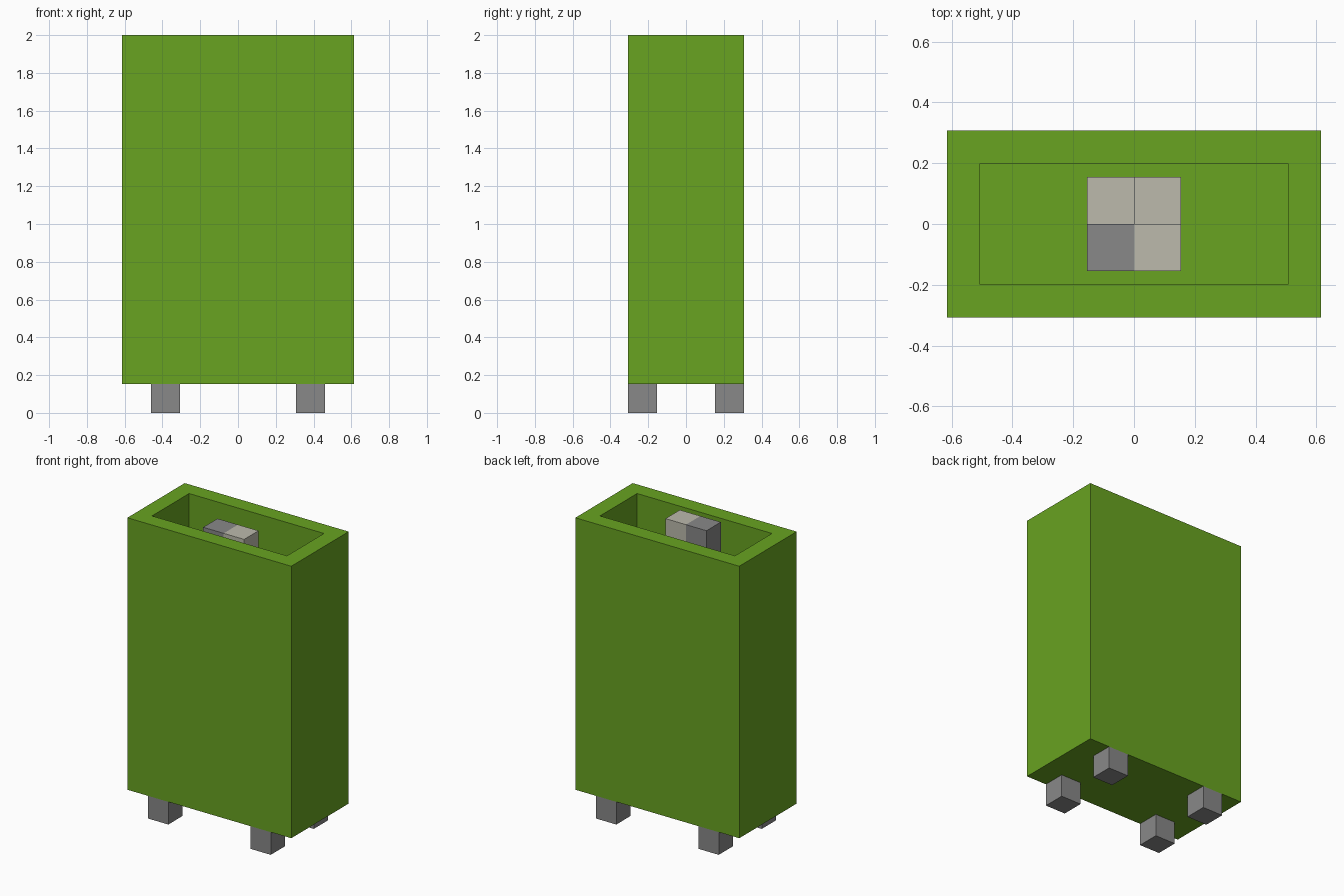
import bpy
import bmesh

U = 2 / 13  # one modelling unit: the model is 13 units tall

if "Cube" in bpy.data.objects:
    bpy.data.objects.remove(bpy.data.objects["Cube"], do_unlink=True)


def material(name, rgb):
    mat = bpy.data.materials.new(name)
    mat.use_nodes = True
    mat.diffuse_color = (*rgb, 1)
    mat.node_tree.nodes["Principled BSDF"].inputs["Base Color"].default_value = (*rgb, 1)
    return mat


green = material("leaf_green", (0.138, 0.366, 0.015))
grey = material("mid_grey", (0.246, 0.246, 0.246))
stone = material("pale_stone", (0.503, 0.491, 0.413))


def box(name, low, high, mat, pocket_depth=0):
    """Box between two corners in units, optionally hollowed from the top."""
    bm = bmesh.new()
    bmesh.ops.create_cube(bm, size=1)
    for v in bm.verts:
        v.co = [U * ((a + b) / 2 + c * (b - a)) for a, b, c in zip(low, high, v.co)]
    if pocket_depth:
        bm.normal_update()
        top = max(bm.faces, key=lambda f: f.calc_center_median().z)
        bmesh.ops.inset_region(bm, faces=[top], thickness=U)
        inner = bmesh.ops.extrude_face_region(bm, geom=[top])
        verts = [g for g in inner["geom"] if isinstance(g, bmesh.types.BMVert)]
        bmesh.ops.translate(bm, verts=verts, vec=(0, 0, -pocket_depth * U))
        if top.is_valid:
            bmesh.ops.delete(bm, geom=[top], context="FACES_ONLY")
        bmesh.ops.recalc_face_normals(bm, faces=bm.faces)
    mesh = bpy.data.meshes.new(name)
    bm.to_mesh(mesh)
    bm.free()
    mesh.materials.append(mat)
    obj = bpy.data.objects.new(name, mesh)
    bpy.context.collection.objects.link(obj)
    return obj


# Hollow bin body, one unit thick all round
box("bin_body", (-4, -2, 1), (4, 2, 13), green, pocket_depth=11)

# Four square feet
for x, side in ((-3, "right"), (2, "left")):
    for y, end in ((-2, "front"), (1, "back")):
        box(f"foot_{end}_{side}", (x, y, 0), (x + 1, y + 1, 1), grey)

# Stacked contents: the front pair reaches the rim, the back pair sits lower
contents = (
    ("front_right", -1, -1, 13, grey),
    ("front_left", 0, -1, 13, stone),
    ("back_right", -1, 0, 10, stone),
    ("back_left", 0, 0, 11, stone),
)
for place, x, y, top, mat in contents:
    box(f"contents_{place}", (x, y, 2), (x + 1, y + 1, top), mat)
